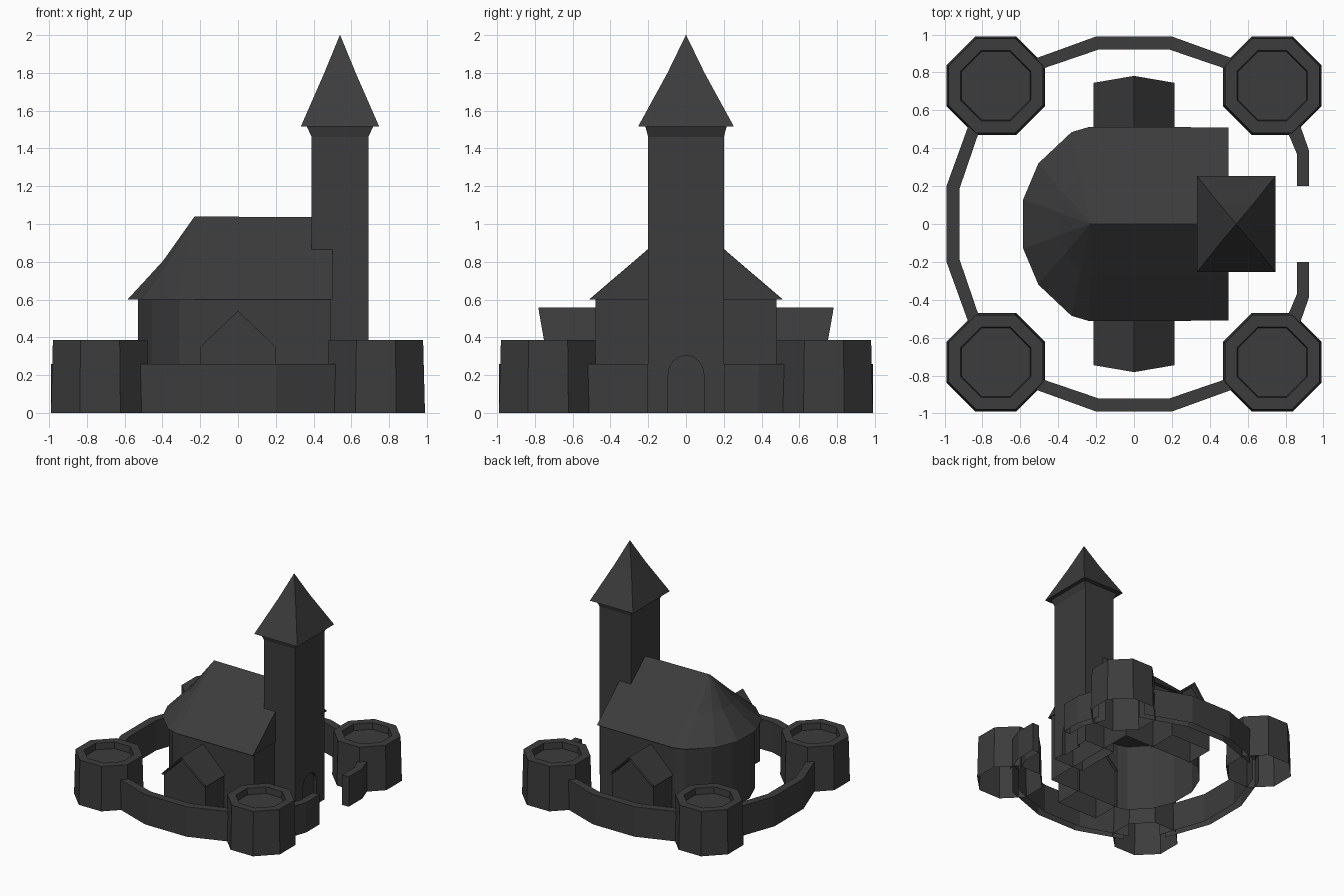
import bpy, math

if "Cube" in bpy.data.objects:
    bpy.data.objects.remove(bpy.data.objects["Cube"])

stone = bpy.data.materials.new("dark_stone")
stone.diffuse_color = (0.045, 0.045, 0.045, 1)
stone.use_nodes = True
stone.node_tree.nodes["Principled BSDF"].inputs["Base Color"].default_value = stone.diffuse_color


def make(name, verts, faces):
    me = bpy.data.meshes.new(name)
    me.from_pydata(verts, [], faces)
    me.materials.append(stone)
    ob = bpy.data.objects.new(name, me)
    bpy.context.collection.objects.link(ob)
    return ob


def loft(name, rings, cap_top=False, cap_bottom=False, closed=True):
    """Join equally sized point rings (listed bottom to top) with quads."""
    n = len(rings[0])
    verts = [p for r in rings for p in r]
    faces = []
    for k in range(len(rings) - 1):
        for i in range(n if closed else n - 1):
            j = (i + 1) % n
            faces.append((k * n + i, k * n + j, (k + 1) * n + j, (k + 1) * n + i))
    if cap_top:
        faces.append(tuple(range((len(rings) - 1) * n, len(rings) * n)))
    if cap_bottom:
        faces.append(tuple(reversed(range(n))))
    return make(name, verts, faces)


def rect(cx, hx, hy, z):
    return [(cx + sx * hx, sy * hy, z) for sx, sy in ((-1, -1), (1, -1), (1, 1), (-1, 1))]


def octagon(cx, cy, apothem, z):
    r = apothem / math.cos(math.pi / 8)
    return [(cx + r * math.cos(a), cy + r * math.sin(a), z)
            for a in (math.pi / 8 + i * math.pi / 4 for i in range(8))]


# Corner towers: open-bottomed octagons with a sunken floor
for sx in (-1, 1):
    for sy in (-1, 1):
        c = (sx * 0.73, sy * 0.73)
        loft("corner_tower", [octagon(*c, 0.26, 0), octagon(*c, 0.25, 0.385),
                              octagon(*c, 0.185, 0.385), octagon(*c, 0.18, 0.33)], cap_top=True)


# Curtain walls: outer path, top and inner path, open underneath
def wall(name, outer, inner, ends=False):
    h = 0.26
    ob = loft(name, [[(*p, 0) for p in outer], [(*p, h) for p in outer],
                     [(*p, h) for p in inner], [(*p, 0) for p in inner]], closed=False)
    if ends:
        (ox, oy), (ix, iy) = outer[0], inner[0]
        make("gate_end", [(ox, oy, 0), (ix, iy, 0), (ix, iy, h), (ox, oy, h)], [(0, 1, 2, 3)])
    return ob


out = [(-0.6, 0.845), (-0.2, 0.99), (0.2, 0.99), (0.6, 0.845)]
inn = [(-0.6, 0.78), (-0.19, 0.92), (0.19, 0.92), (0.6, 0.78)]
wall("back_wall", out, inn)
wall("front_wall", [(x, -y) for x, y in out], [(x, -y) for x, y in inn])
wall("left_wall", [(-y, x) for x, y in out], [(-y, x) for x, y in inn])
g_out = [(0.925, 0.2), (0.925, 0.385), (0.86, 0.57)]
g_in = [(0.86, 0.2), (0.86, 0.37), (0.78, 0.56)]
for s in (-1, 1):
    wall("gate_wall", [(x, s * y) for x, y in g_out], [(x, s * y) for x, y in g_in], True)


# Nave walls with a rounded apse
def mirrored(half):
    return half + [(x, -y) for x, y in reversed(half)]


plan = mirrored([(0.49, 0.48), (-0.23, 0.48), (-0.31, 0.455), (-0.455, 0.3), (-0.53, 0.115)])
loft("nave_walls", [[(x, y, z) for x, y in plan] for z in (0, 0.605)])

# Nave roof: gable at the tower end, concave fan over the apse
ax, top, eave = -0.23, 1.04, 0.6
edge = mirrored([(0.5, 0.51), (-0.235, 0.513), (-0.33, 0.485), (-0.505, 0.32), (-0.585, 0.13)])
lower, mid, apex = [], [], []
for x, y in edge:
    lower.append((x, y, eave))
    px = 0.5 if x > 0 else ax
    f = 0.534 - 0.065 * (0 if x > 0 else abs(x - ax) / 0.355)
    mid.append((px + (x - px) * f, y * f, 0.805))
    apex.append((px, 0, top if x < 0 else 1.035))
loft("nave_roof", [lower, mid, apex], cap_bottom=True)

# Side chapels with slanted overhanging gable roofs
for s in (-1, 1):
    prof = [(-0.2, 0), (-0.2, 0.35), (0, 0.54), (0.2, 0.35), (0.2, 0)]
    loft("chapel_walls", [[(x, s * 0.46, z) for x, z in prof],
                          [(x, s * 0.73, z) for x, z in prof]], cap_top=True, closed=False)
    rp = [(-0.215, 0.345, 0.745), (0, 0.558, 0.782), (0.215, 0.345, 0.745),
          (0.2, 0.335, 0.743), (0, 0.533, 0.778), (-0.2, 0.335, 0.743)]
    loft("chapel_roof", [[(x, s * 0.47, z) for x, z, y in rp],
                         [(x, s * y, z) for x, z, y in rp]])

# Bell tower shaft: three plain sides, a doorway side with recess, open base
tx, hx, hy, th = 0.54, 0.15, 0.2, 1.46
loft("bell_tower", [[(tx + hx, hy, z), (tx - hx, hy, z), (tx - hx, -hy, z), (tx + hx, -hy, z)]
                    for z in (0, th)], closed=False)
arch = [(-0.095, 0)] + [(-0.095 * math.cos(a), 0.2 + 0.105 * math.sin(a))
                        for a in (math.pi * i / 8 for i in range(9))] + [(0.095, 0)]
face = [(-hy, 0)] + arch + [(hy, 0), (hy, th), (-hy, th)]
make("doorway_side", [(tx + hx, y, z) for y, z in face], [tuple(reversed(range(len(face))))])
loft("door_recess", [[(tx + hx, y, z) for y, z in arch],
                     [(tx + hx - 0.025, y, z) for y, z in arch]], cap_top=True, closed=False)

# Flared cornice and spire
loft("spire", [rect(tx, hx, hy, th), rect(tx, 0.175, 0.215, 1.515), rect(tx, 0.207, 0.253, 1.517),
               rect(tx, 0.083, 0.098, 1.8), rect(tx, 0.001, 0.001, 2.0)], cap_top=True)

# Consistent outward normals
import bmesh
for ob in bpy.context.collection.objects:
    bm = bmesh.new()
    bm.from_mesh(ob.data)
    bmesh.ops.remove_doubles(bm, verts=bm.verts, dist=0.0005)
    bmesh.ops.recalc_face_normals(bm, faces=bm.faces)
    bm.to_mesh(ob.data)
    bm.free()
